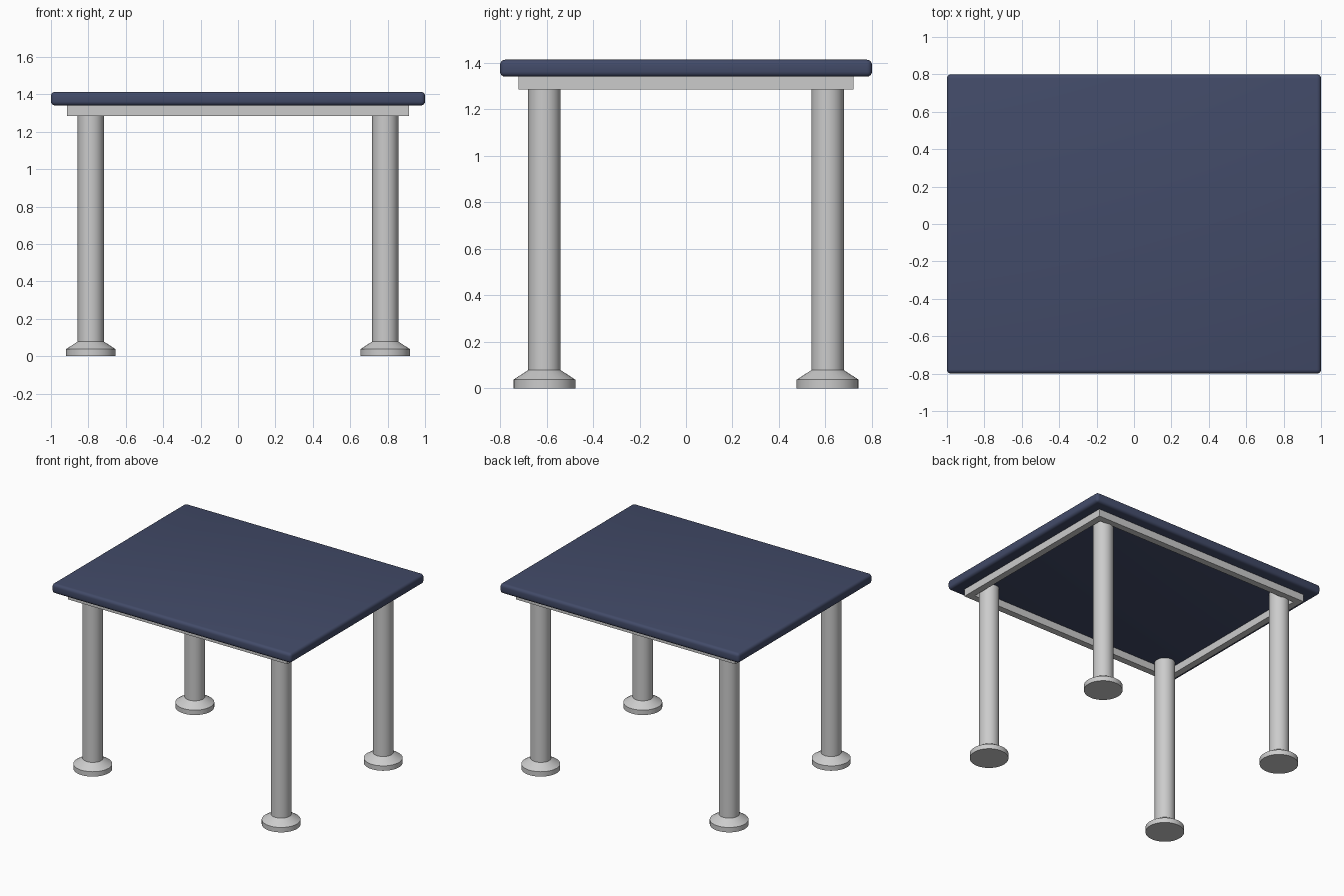
import bpy, bmesh, math

if "Cube" in bpy.data.objects:
    bpy.data.objects.remove(bpy.data.objects["Cube"])

def make_object(name, bm, smooth=True):
    bmesh.ops.recalc_face_normals(bm, faces=bm.faces)
    mesh = bpy.data.meshes.new(name)
    bm.to_mesh(mesh)
    bm.free()
    ob = bpy.data.objects.new(name, mesh)
    bpy.context.collection.objects.link(ob)
    if smooth:
        bpy.ops.object.select_all(action='DESELECT')
        ob.select_set(True)
        bpy.context.view_layer.objects.active = ob
        bpy.ops.object.shade_smooth_by_angle(angle=math.radians(35))
    return ob

def lathe(name, profile, x, y, sides=32):
    bm = bmesh.new()
    rings = [[bm.verts.new((x + r * math.cos(2 * math.pi * i / sides),
                            y + r * math.sin(2 * math.pi * i / sides), z))
              for i in range(sides)] for r, z in profile]
    for a, b in zip(rings, rings[1:]):
        for i in range(sides):
            j = (i + 1) % sides
            bm.faces.new((a[i], a[j], b[j], b[i]))
    bm.faces.new(rings[0])
    bm.faces.new(rings[-1])
    return make_object(name, bm)

# Table top: slab with rounded edges
Z0, Z1 = 1.34, 1.413
bm = bmesh.new()
bmesh.ops.create_cube(bm, size=1)
for v in bm.verts:
    v.co = (v.co.x * 2, v.co.y * 1.6, Z0 + (v.co.z + 0.5) * (Z1 - Z0))
bmesh.ops.bevel(bm, geom=bm.edges[:], offset=0.022, segments=4,
                profile=0.5, affect='EDGES')
top = make_object("table_top", bm)
blue = bpy.data.materials.new("dark_blue")
blue.diffuse_color = (0.055, 0.07, 0.14, 1)
blue.use_nodes = True
blue.node_tree.nodes["Principled BSDF"].inputs["Base Color"].default_value = blue.diffuse_color
top.data.materials.append(blue)

# Apron: open rectangular frame under the top
X, Y, T, B = 0.915, 0.72, 0.05, 1.285
corners = [(-1, -1), (1, -1), (1, 1), (-1, 1)]
bm = bmesh.new()
loops = [[bm.verts.new((sx * (X - t), sy * (Y - t), z)) for sx, sy in corners]
         for t, z in ((0, B), (0, Z0), (T, Z0), (T, B))]
for k in range(4):
    a, b = loops[k], loops[(k + 1) % 4]
    for i in range(4):
        j = (i + 1) % 4
        bm.faces.new((a[i], a[j], b[j], b[i]))
make_object("apron", bm, smooth=False)

# Four round legs with flared feet
leg_profile = [(0.133, 0), (0.133, 0.037), (0.07, 0.078), (0.07, Z0)]
for sx, sy in corners:
    name = ("front" if sy < 0 else "back") + ("_left" if sx < 0 else "_right") + "_leg"
    lathe(name, leg_profile, sx * 0.787, sy * 0.609)
